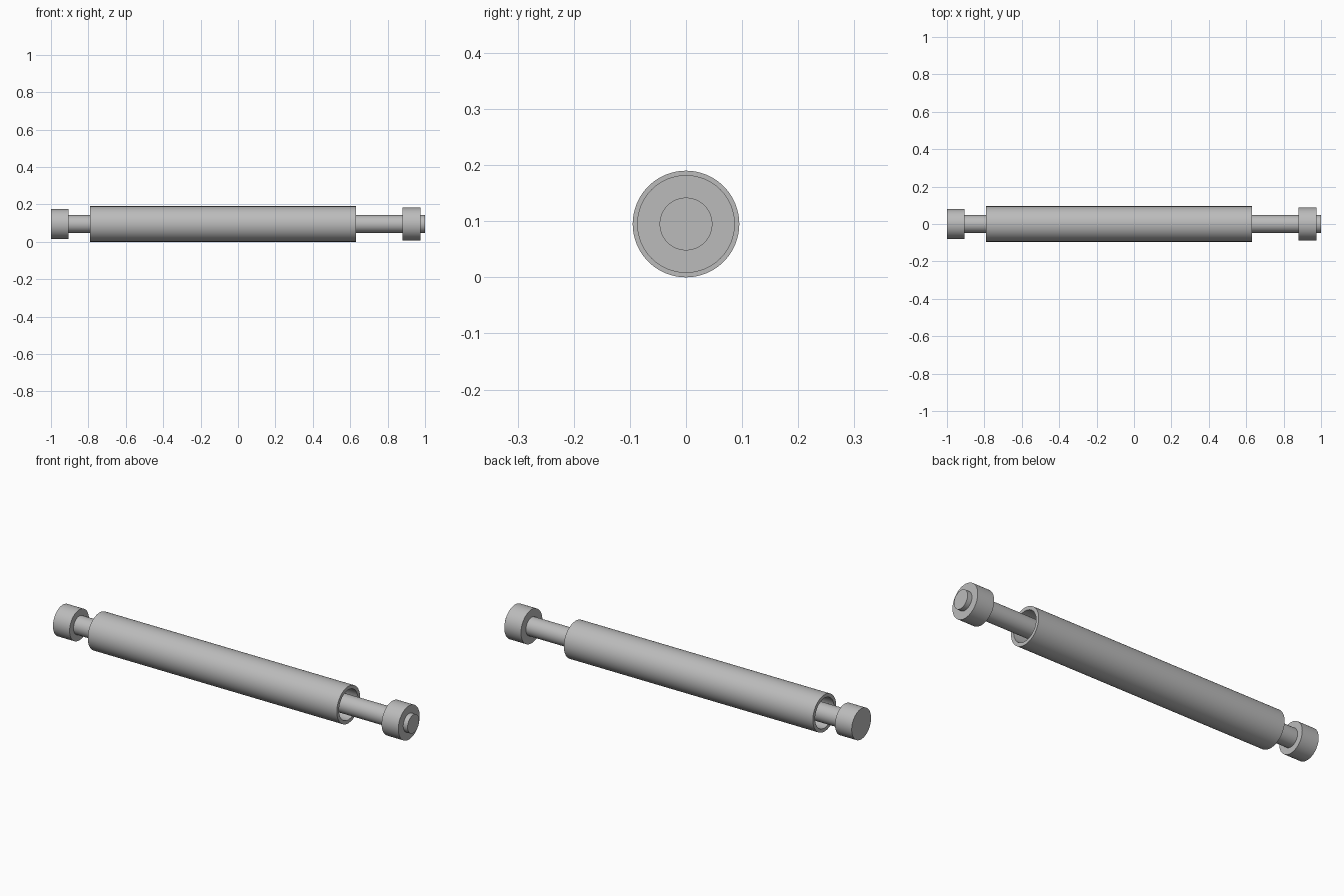
import bpy
import bmesh
import math
from mathutils import Matrix

if "Cube" in bpy.data.objects:
    bpy.data.objects.remove(bpy.data.objects["Cube"], do_unlink=True)

SIDES = 96
AXIS_Z = 0.095

steel = bpy.data.materials.new("grey_steel")
steel.use_nodes = True
steel.diffuse_color = (0.5, 0.5, 0.5, 1)
steel.node_tree.nodes["Principled BSDF"].inputs["Base Color"].default_value = (0.5, 0.5, 0.5, 1)


def lathe(name, profile, closed=False):
    """Spin (x, radius) points round the long axis; open profiles start and end on it."""
    bm = bmesh.new()
    verts = [bm.verts.new((x, 0, r)) for x, r in profile]
    edges = [bm.edges.new(pair) for pair in zip(verts, verts[1:])]
    if closed:
        edges.append(bm.edges.new((verts[-1], verts[0])))
    bmesh.ops.spin(bm, geom=verts + edges, axis=(1, 0, 0), cent=(0, 0, 0),
                   angle=math.tau, steps=SIDES, use_duplicate=False)
    bmesh.ops.remove_doubles(bm, verts=bm.verts, dist=0.0001)
    bmesh.ops.recalc_face_normals(bm, faces=bm.faces)
    bmesh.ops.translate(bm, verts=bm.verts, vec=(0, 0, AXIS_Z))
    mesh = bpy.data.meshes.new(name)
    bm.to_mesh(mesh)
    bm.free()
    mesh.materials.append(steel)
    obj = bpy.data.objects.new(name, mesh)
    bpy.context.collection.objects.link(obj)
    bpy.ops.object.select_all(action="DESELECT")
    obj.select_set(True)
    bpy.context.view_layer.objects.active = obj
    bpy.ops.object.shade_smooth_by_angle(angle=math.radians(30))
    return obj


# Hollow outer sleeve
lathe("sleeve", [(-0.79, 0.095), (0.63, 0.095), (0.63, 0.077), (-0.79, 0.077)], closed=True)

# Inner shaft with a solid head on one end
HEAD, ROD = 0.079, 0.047
lathe("shaft", [(-1, 0), (-1, HEAD), (-0.905, HEAD), (-0.905, ROD), (1, ROD), (1, 0)])

# Collar fitted near the other end of the shaft
lathe("collar", [(0.88, 0.087), (0.975, 0.087), (0.975, ROD), (0.88, ROD)], closed=True)
